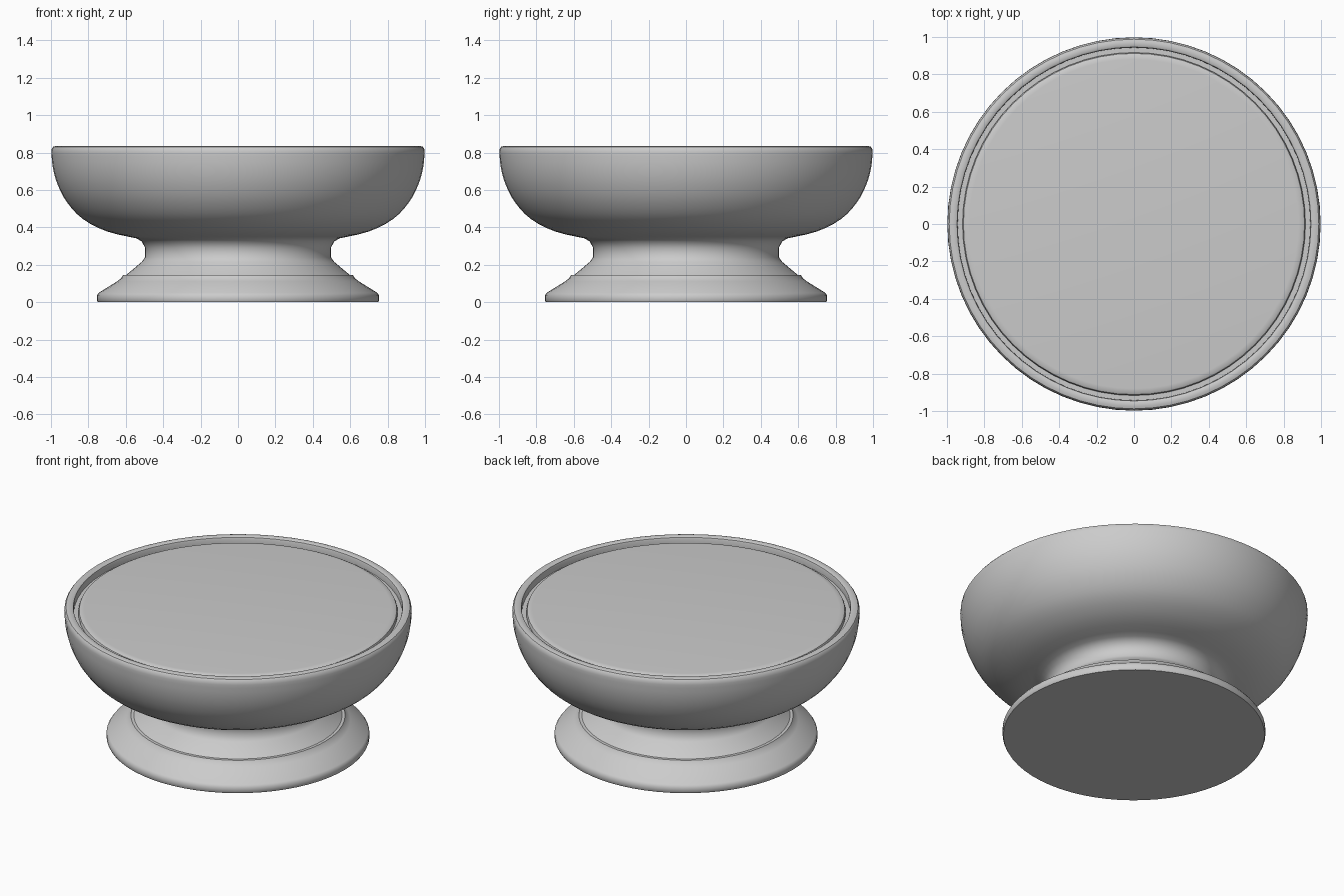
import bpy, bmesh, math
from mathutils import Matrix, Vector

cube = bpy.data.objects.get("Cube")
if cube:
    bpy.data.objects.remove(cube)

SEGMENTS = 64

grey = bpy.data.materials.new("plain_grey")
grey.use_nodes = True
colour = (0.6, 0.6, 0.6, 1)
grey.diffuse_color = colour
grey.node_tree.nodes["Principled BSDF"].inputs["Base Color"].default_value = colour


def smooth_profile(points, steps=3):
    """Round a profile by running a smooth curve through its points."""
    pts = [Vector(p) for p in points]
    padded = [pts[0]] + pts + [pts[-1]]
    out = []
    for a, b, c, d in zip(padded, padded[1:], padded[2:], padded[3:]):
        for i in range(steps):
            t = i / steps
            out.append(0.5 * (2 * b + (c - a) * t + (2 * a - 5 * b + 4 * c - d) * t**2
                              + (3 * b - a - 3 * c + d) * t**3))
    return [tuple(p) for p in out] + [tuple(pts[-1])]


def lathe(name, profile):
    """Turn a (radius, height) profile around z; end rings become flat caps."""
    bm = bmesh.new()
    rings = []
    for r, z in profile:
        rings.append([bm.verts.new(Matrix.Rotation(math.tau * i / SEGMENTS, 3, 'Z')
                                   @ Vector((r, 0, z))) for i in range(SEGMENTS)])
    for low, high in zip(rings, rings[1:]):
        for i in range(SEGMENTS):
            j = (i + 1) % SEGMENTS
            bm.faces.new((low[i], low[j], high[j], high[i]))
    bm.faces.new(rings[0][::-1])
    bm.faces.new(rings[-1])
    bmesh.ops.recalc_face_normals(bm, faces=bm.faces)
    mesh = bpy.data.meshes.new(name)
    bm.to_mesh(mesh)
    bm.free()
    mesh.materials.append(grey)
    obj = bpy.data.objects.new(name, mesh)
    bpy.context.collection.objects.link(obj)
    bpy.ops.object.select_all(action='DESELECT')
    obj.select_set(True)
    bpy.context.view_layer.objects.active = obj
    bpy.ops.object.shade_smooth_by_angle(angle=math.radians(35))
    return obj


# Foot: flared disc with a small step
lathe("foot", [(0.75, 0), (0.755, 0.01), (0.755, 0.035), (0.745, 0.05),
               (0.645, 0.112), (0.625, 0.128), (0.615, 0.145), (0.59, 0.146)])

# Neck flowing into the bowl, with a rounded rim and an inner groove
neck = [(0.6, 0.144), (0.515, 0.215), (0.497, 0.24), (0.496, 0.29), (0.515, 0.325)]
bowl = smooth_profile([(0.545, 0.342), (0.7, 0.378), (0.83, 0.445), (0.915, 0.535),
                       (0.965, 0.63), (0.99, 0.72), (0.998, 0.8)])
rim = [(0.996, 0.82), (0.988, 0.831), (0.975, 0.835), (0.955, 0.835),
       (0.946, 0.83), (0.943, 0.82), (0.943, 0.79)]
lathe("bowl", neck + bowl + rim)

# Top plate: slightly recessed disc with a softened edge
lathe("top_plate", [(0.917, 0.78), (0.917, 0.8), (0.912, 0.811),
                    (0.9, 0.817), (0.88, 0.819)])
